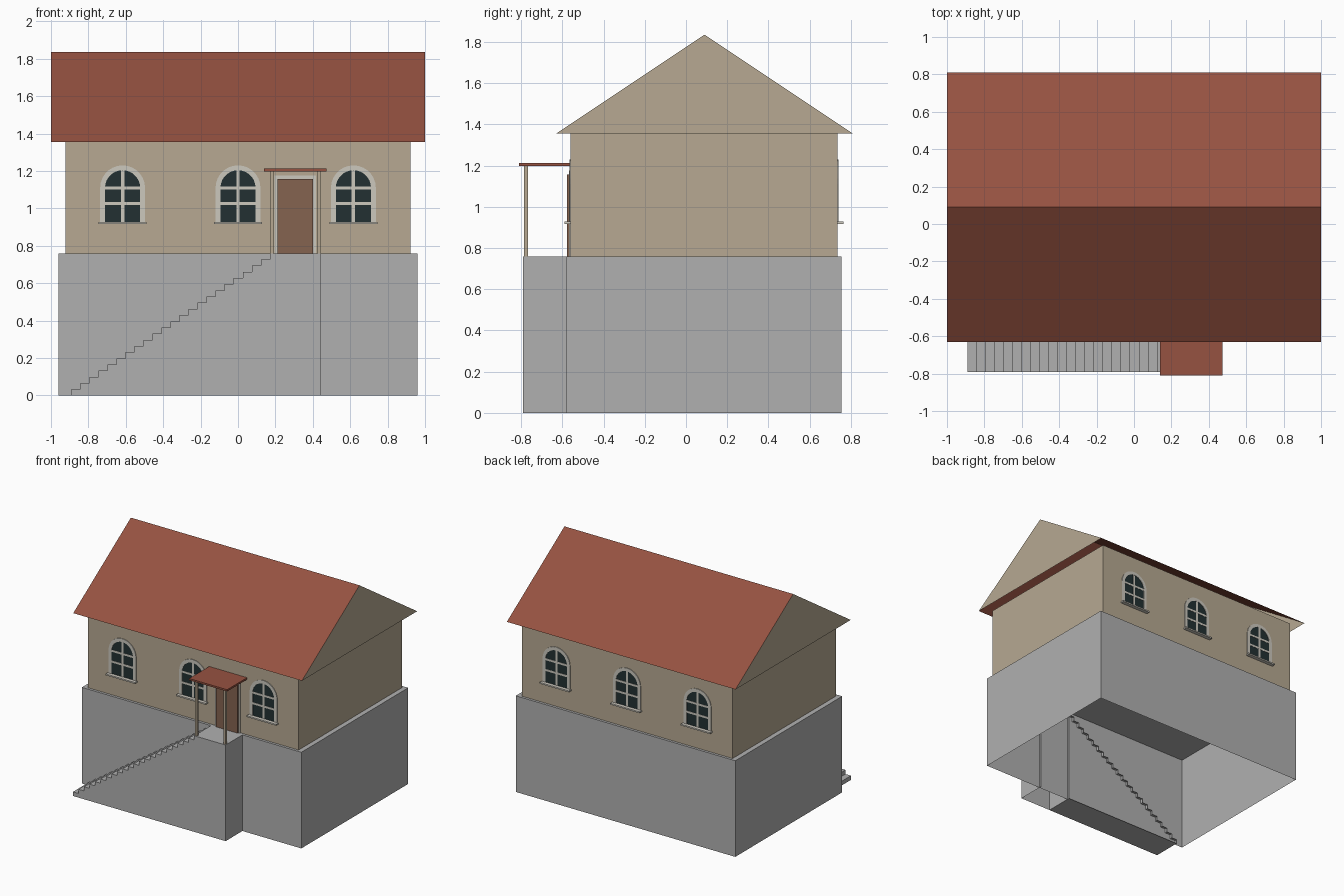
import bpy, bmesh, math
from mathutils import Vector

if "Cube" in bpy.data.objects:
    bpy.data.objects.remove(bpy.data.objects["Cube"])


def material(name, rgb):
    m = bpy.data.materials.new(name)
    lin = [(c / 255 / 12.92 if c < 11 else ((c / 255 + 0.055) / 1.055) ** 2.4) for c in rgb]
    m.diffuse_color = (*lin, 1)
    m.use_nodes = True
    m.node_tree.nodes["Principled BSDF"].inputs["Base Color"].default_value = m.diffuse_color
    return m


GREY = material("grey concrete", (176, 176, 176))
WALL = material("beige plaster", (183, 169, 146))
ROOF = material("red roof", (150, 82, 65))
TRIM = material("pale trim", (204, 200, 190))
GLASS = material("dark glass", (34, 48, 50))
DOOR = material("brown door", (133, 99, 80))


def finish(name, bm, *mats):
    bmesh.ops.recalc_face_normals(bm, faces=bm.faces)
    me = bpy.data.meshes.new(name)
    bm.to_mesh(me)
    bm.free()
    for m in mats:
        me.materials.append(m)
    ob = bpy.data.objects.new(name, me)
    bpy.context.collection.objects.link(ob)
    return ob


def add_box(bm, x0, x1, y0, y1, z0, z1):
    r = bmesh.ops.create_cube(bm, size=1)
    for v in r["verts"]:
        v.co = Vector(((x0, x1)[v.co.x > 0], (y0, y1)[v.co.y > 0], (z0, z1)[v.co.z > 0]))


def box(name, mat, *dims, open_sides=()):
    """Box, leaving out the faces that point along the given directions."""
    bm = bmesh.new()
    add_box(bm, *dims)
    bm.normal_update()
    gone = [f for f in bm.faces if any(f.normal.dot(Vector(d)) > 0.9 for d in open_sides)]
    bmesh.ops.delete(bm, geom=gone, context='FACES')
    return finish(name, bm, mat)


UP, DOWN, BACK = (0, 0, 1), (0, 0, -1), (0, 1, 0)

# House body: hollow plinth and walls
box("plinth", GREY, -0.96, 0.96, -0.58, 0.755, 0, 0.76, open_sides=(DOWN,))
box("walls", WALL, -0.922, 0.922, -0.56, 0.735, 0.76, 1.355, open_sides=(UP, DOWN))

# Roof shell: two slopes and gable ends, open underneath
bm = bmesh.new()
ends = [[bm.verts.new((x, y, z)) for y, z in ((-0.63, 1.355), (0.09, 1.835), (0.81, 1.355))]
        for x in (-1, 1)]
for e in ends:
    bm.faces.new(e)
for i in (0, 1):
    bm.faces.new((ends[0][i], ends[0][i + 1], ends[1][i + 1], ends[1][i]))
bm.normal_update()
for f in bm.faces:
    f.material_index = 1 if abs(f.normal.x) > 0.5 else 0
finish("roof", bm, ROOF, WALL)

# Stairs: stepped profile with treads, outer side and underside, open to the house
N, X0, X1, TOP = 22, -0.89, 0.17, 0.76
run, rise = (X1 - X0) / N, TOP / (N + 1)
profile = [(X0, 0)]
for i in range(N):
    profile += [(X0 + i * run, (i + 1) * rise), (X0 + (i + 1) * run, (i + 1) * rise)]
profile.append((X1, 0))
bm = bmesh.new()
outer = [bm.verts.new((x, -0.79, z)) for x, z in profile]
inner = [bm.verts.new((x, -0.56, z)) for x, z in profile]
bm.faces.new(outer)
for i in range(len(profile)):
    j = (i + 1) % len(profile)
    if i != len(profile) - 2:
        bm.faces.new((outer[i], outer[j], inner[j], inner[i]))
finish("stairs", bm, GREY)
box("landing", GREY, X1, 0.445, -0.79, -0.56, 0, TOP, open_sides=(DOWN, BACK))

# Porch canopy on two posts
box("canopy", ROOF, 0.14, 0.472, -0.81, -0.56, 1.198, 1.212)
for side, x in (("left", 0.174), ("right", 0.424)):
    box(side + "_post", WALL, x, x + 0.017, -0.785, -0.767, 0.76, 1.198)

# Door with its surround
box("door", DOOR, 0.212, 0.4, -0.577, -0.56, 0.76, 1.157)
bm = bmesh.new()
add_box(bm, 0.196, 0.212, -0.568, -0.56, 0.76, 1.175)
add_box(bm, 0.4, 0.416, -0.568, -0.56, 0.76, 1.175)
add_box(bm, 0.212, 0.4, -0.568, -0.56, 1.157, 1.175)
finish("door_frame", bm, TRIM)


def arch(x, w, z0=0.928, spring=1.11, seg=14):
    pts = [(x + w, z0)]
    pts += [(x + w * math.cos(math.pi * i / seg), spring + w * math.sin(math.pi * i / seg))
            for i in range(seg + 1)]
    return pts + [(x - w, z0)]


def thicken(bm, dy):
    r = bmesh.ops.extrude_face_region(bm, geom=bm.faces[:])
    moved = [g for g in r["geom"] if isinstance(g, bmesh.types.BMVert)]
    bmesh.ops.translate(bm, verts=moved, vec=(0, dy, 0))


def window(name, x, wall_y, out):
    """Arched window on a wall; out is the outward y direction."""
    # Surround
    bm = bmesh.new()
    a = [bm.verts.new((px, wall_y, pz)) for px, pz in arch(x, 0.12)]
    b = [bm.verts.new((px, wall_y, pz)) for px, pz in arch(x, 0.094)]
    for i in range(len(a) - 1):
        bm.faces.new((a[i], a[i + 1], b[i + 1], b[i]))
    thicken(bm, out * 0.005)
    finish(name + "_surround", bm, TRIM)
    # Glass
    bm = bmesh.new()
    bm.faces.new([bm.verts.new((px, wall_y, pz)) for px, pz in arch(x, 0.094)])
    thicken(bm, out * 0.002)
    finish(name + "_glass", bm, GLASS)
    # Glazing bars
    y0, y1 = sorted((wall_y, wall_y + out * 0.004))
    bm = bmesh.new()
    add_box(bm, x - 0.009, x + 0.009, y0, y1, 0.928, 1.203)
    for z in (1.025, 1.11):
        add_box(bm, x - 0.094, x + 0.094, y0, y1, z - 0.008, z + 0.008)
    finish(name + "_bars", bm, TRIM)
    # Sill
    y0, y1 = sorted((wall_y, wall_y + out * 0.03))
    box(name + "_sill", TRIM, x - 0.128, x + 0.128, y0, y1, 0.917, 0.928)


for side, wall_y, out in (("front", -0.56, -1), ("back", 0.735, 1)):
    for k, x in enumerate((-0.617, 0, 0.617)):
        window(f"{side}_window_{k + 1}", x, wall_y, out)
